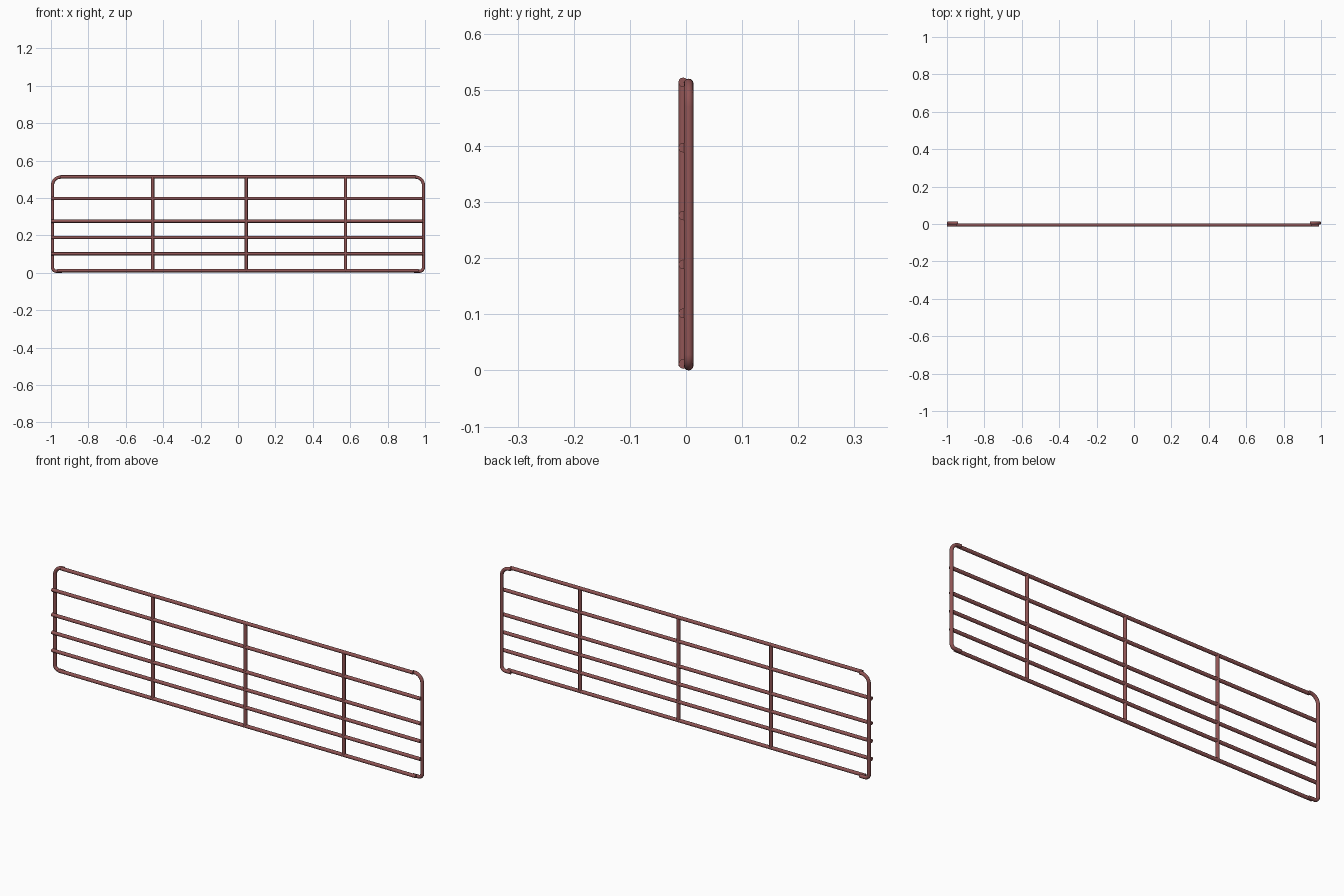
import bpy, math
from mathutils import Vector

if "Cube" in bpy.data.objects:
    bpy.data.objects.remove(bpy.data.objects["Cube"])

R = 0.0085            # tube radius
FRONT_Y, BACK_Y = -0.005, 0.0048

paint = bpy.data.materials.new("red_brown_paint")
paint.diffuse_color = (0.28, 0.09, 0.09, 1)
paint.use_nodes = True
paint.node_tree.nodes["Principled BSDF"].inputs["Base Color"].default_value = paint.diffuse_color


def tube(name, points, radius=R):
    """Round capped tube swept along a list of points."""
    cu = bpy.data.curves.new(name, 'CURVE')
    cu.dimensions = '3D'
    cu.bevel_depth = radius
    cu.bevel_resolution = 4
    cu.use_fill_caps = True
    sp = cu.splines.new('POLY')
    sp.points.add(len(points) - 1)
    for p, co in zip(sp.points, points):
        p.co = (*co, 1)
    ob = bpy.data.objects.new(name, cu)
    bpy.context.collection.objects.link(ob)
    cu.materials.append(paint)
    bpy.ops.object.select_all(action='DESELECT')
    ob.select_set(True)
    bpy.context.view_layer.objects.active = ob
    bpy.ops.object.convert(target='MESH')
    bpy.ops.object.shade_smooth_by_angle(angle=math.radians(40))
    return ob


def arc(cx, cz, r, a0, a1, n=8):
    angles = [math.radians(a0 + (a1 - a0) * i / n) for i in range(n + 1)]
    return [(cx + r * math.cos(a), cz + r * math.sin(a)) for a in angles]


# Horizontal rails, top and bottom ones stop short at the bent ends
tube("top_rail", [(-0.95, FRONT_Y, 0.5135), (0.95, FRONT_Y, 0.5135)])
tube("bottom_rail", [(-0.965, FRONT_Y, 0.0115), (0.965, FRONT_Y, 0.0115)])
for i, z in enumerate((0.102, 0.189, 0.276, 0.397)):
    tube(f"middle_rail_{i + 1}", [(-1.0, FRONT_Y, z), (0.99, FRONT_Y, z)])

# Upright bars
for i, x in enumerate((-0.456, 0.044, 0.575)):
    tube(f"upright_{i + 1}", [(x, FRONT_Y, 0.008), (x, FRONT_Y, 0.515)])

# Bent end posts behind the rails: wide bend at the top, tight at the bottom
X, TOP, BOT = 1 - R, 0.5115, R
RT, RB = 0.042, 0.02
path = [(0.942, TOP)] + arc(X - RT, TOP - RT, RT, 90, 0) \
    + arc(X - RB, BOT + RB, RB, 0, -90) + [(0.942, BOT)]
for side, s in (("left", -1), ("right", 1)):
    tube(f"{side}_end_post", [(s * x, BACK_Y, z) for x, z in path])
